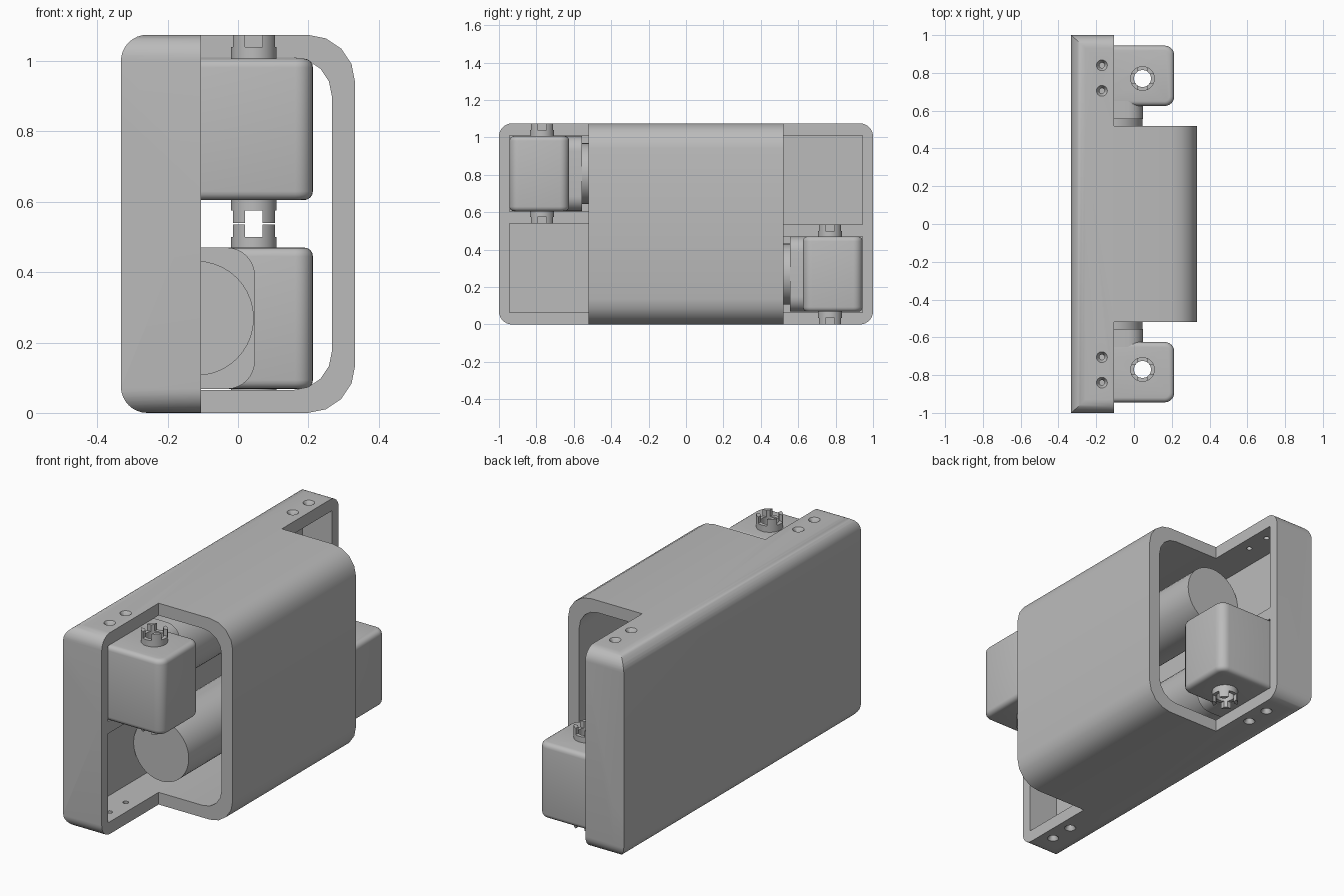
import bpy, bmesh, math
from mathutils import Matrix, Vector

cube = bpy.data.objects.get("Cube")
if cube:
    bpy.data.objects.remove(cube, do_unlink=True)

grey = bpy.data.materials.new("light grey")
grey.use_nodes = True
colour = (0.5, 0.5, 0.5, 1)
grey.diffuse_color = colour
grey.node_tree.nodes["Principled BSDF"].inputs["Base Color"].default_value = colour

HEIGHT = 1.075
WALL = 0.065
TRAY_X = -0.105      # open face of the tray
SLEEVE_Y = 0.52      # half length of the sleeve
SHAFT = (0.045, -0.77)


def make(name, bm):
    bmesh.ops.recalc_face_normals(bm, faces=bm.faces)
    mesh = bpy.data.meshes.new(name)
    bm.to_mesh(mesh)
    bm.free()
    mesh.materials.append(grey)
    obj = bpy.data.objects.new(name, mesh)
    bpy.context.collection.objects.link(obj)
    return obj


def rounded(u0, u1, v0, v1, left, right, steps_left=8, steps_right=4):
    """Rectangle outline with its own corner radius on each side."""
    pts = []
    for cu, cv, r, n, start in ((u1 - right, v1 - right, right, steps_right, 0),
                                (u0 + left, v1 - left, left, steps_left, 90),
                                (u0 + left, v0 + left, left, steps_left, 180),
                                (u1 - right, v0 + right, right, steps_right, 270)):
        for i in range(n + 1 if r else 1):
            a = math.radians(start + 90 * i / n)
            pts.append((cu + r * math.cos(a), cv + r * math.sin(a)))
    return pts


def prism(name, outline, axis, lo, hi):
    bm = bmesh.new()

    def place(p, d):
        co = list(p)
        co.insert(axis, d)
        return bm.verts.new(co)
    a = [place(p, lo) for p in outline]
    b = [place(p, hi) for p in outline]
    bm.faces.new(a)
    bm.faces.new(b)
    for i in range(len(a)):
        j = (i + 1) % len(a)
        bm.faces.new((a[i], a[j], b[j], b[i]))
    return make(name, bm)


def box(name, x0, x1, y0, y1, z0, z1):
    return prism(name, [(x0, y0), (x1, y0), (x1, y1), (x0, y1)], 2, z0, z1)


def cone(name, centre, r1, r2, depth, axis="Z"):
    bm = bmesh.new()
    turn = Matrix.Rotation(math.pi / 2, 4, "X") if axis == "Y" else Matrix()
    bmesh.ops.create_cone(bm, cap_ends=True, segments=40, radius1=r1, radius2=r2,
                          depth=depth, matrix=Matrix.Translation(centre) @ turn)
    return make(name, bm)


def apply_modifiers(obj):
    graph = bpy.context.evaluated_depsgraph_get()
    mesh = bpy.data.meshes.new_from_object(obj.evaluated_get(graph))
    obj.modifiers.clear()
    obj.data = mesh


def boolean(obj, other, operation="DIFFERENCE"):
    mod = obj.modifiers.new("cut", "BOOLEAN")
    mod.operation = operation
    mod.solver = "EXACT"
    mod.object = other
    apply_modifiers(obj)
    bpy.data.objects.remove(other, do_unlink=True)


def smooth(obj):
    bpy.ops.object.select_all(action="DESELECT")
    obj.select_set(True)
    bpy.context.view_layer.objects.active = obj
    bpy.ops.object.shade_smooth_by_angle(angle=math.radians(35))


# Housing: rounded tube trimmed by the rounded side outline
housing = prism("housing", rounded(-0.333, 0.333, 0, HEIGHT, 0.075, 0.135), 1, -1, 1)
boolean(housing, prism("side_outline", rounded(-1, 1, 0, HEIGHT, 0.07, 0.07, 8, 8),
                       0, -0.5, 0.5), "INTERSECT")
for s in (-1, 1):
    y0, y1 = sorted((s * SLEEVE_Y, s * 1.2))
    boolean(housing, box("end_cut", TRAY_X, 0.6, y0, y1, -0.2, 1.3))
boolean(housing, prism("cavity", rounded(-0.28, 0.267, WALL, HEIGHT - WALL, 0, 0.11),
                       1, -0.945, 0.945))

# Countersunk screw holes through the top and bottom walls
for y in (-0.84, -0.705, 0.705, 0.84):
    boolean(housing, cone("bore", (-0.17, y, HEIGHT / 2), 0.014, 0.014, 1.3))
    boolean(housing, cone("sink", (-0.17, y, HEIGHT - 0.01), 0.012, 0.032, 0.03))
    boolean(housing, cone("sink", (-0.17, y, 0.01), 0.032, 0.012, 0.03))
smooth(housing)

parts = []

# Gearbox with softened edges and an open bore
Z0, Z1 = 0.605, 1.007
gearbox = prism("gearbox", rounded(-0.278, 0.213, -0.944, -0.625, 0.05, 0.05, 6, 6), 2, Z0, Z1)
bevel = gearbox.modifiers.new("soft_edges", "BEVEL")
bevel.width = 0.025
bevel.segments = 4
bevel.angle_limit = math.radians(60)
apply_modifiers(gearbox)
boolean(gearbox, cone("bore", (*SHAFT, 0.8), 0.045, 0.045, 1))
parts.append(gearbox)

# Slotted hollow shaft ends above and below the gearbox
for name, z0, z1, tip in (("upper_shaft", Z1 - 0.03, HEIGHT, HEIGHT),
                          ("lower_shaft", 0.54, Z0 + 0.03, 0.54)):
    x, y = SHAFT
    shaft = cone(name, (x, y, (z0 + z1) / 2), 0.065, 0.065, z1 - z0)
    boolean(shaft, cone("bore", (x, y, z0), 0.045, 0.045, 1))
    for w, d in ((0.025, 0.1), (0.1, 0.025)):
        boolean(shaft, box("slot", x - w, x + w, y - d, y + d, tip - 0.035, tip + 0.035))
    parts.append(shaft)

# Motor flange and long round motor
MX, MZ = -0.118, 0.806
parts.append(prism("motor_flange", rounded(-0.278, 0.048, Z0, Z1, 0.08, 0.08, 8, 8),
                   1, -0.65, -0.555))
parts.append(cone("motor", (MX, -0.06, MZ), 0.163, 0.163, 1.08, "Y"))

# Ledge in the tray next to the gearbox
parts.append(box("tray_ledge", -0.29, TRAY_X - 0.001, -0.95, -SLEEVE_Y, 0.54, Z0))

# Second drive: half turn about the long side axis
centre = Matrix.Translation(Vector((0, 0, HEIGHT / 2)))
half_turn = centre @ Matrix.Rotation(math.pi, 4, "X") @ centre.inverted()
for part in parts:
    smooth(part)
    twin = part.copy()
    twin.data = part.data.copy()
    twin.data.transform(half_turn)
    part.name = "front_" + part.name
    twin.name = part.name.replace("front_", "back_")
    bpy.context.collection.objects.link(twin)
